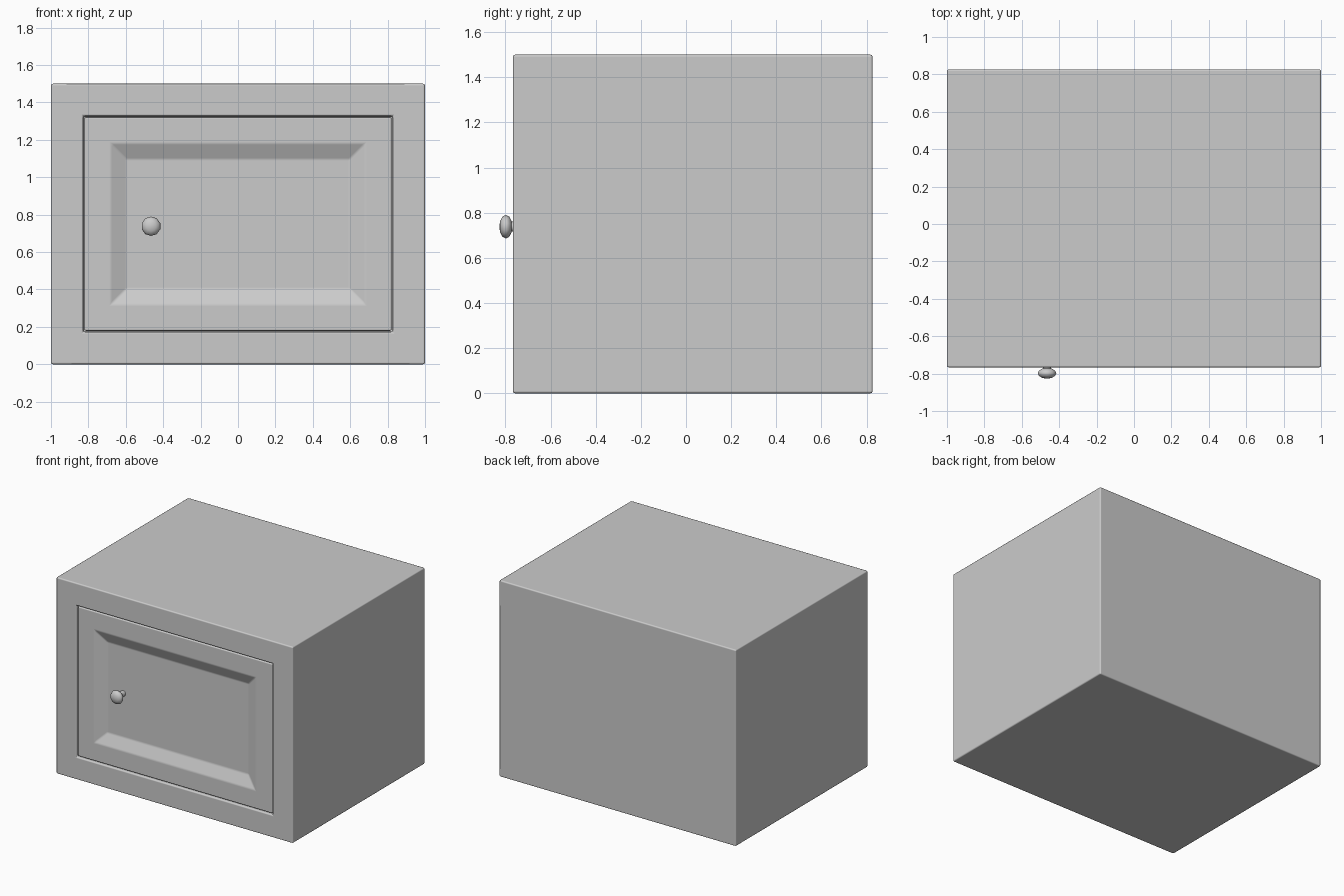
import bpy, bmesh
from math import radians
from mathutils import Matrix, Vector

if "Cube" in bpy.data.objects:
    bpy.data.objects.remove(bpy.data.objects["Cube"])

FRONT, BACK = -0.767, 0.827


def box(bm, lo, hi):
    lo, hi = Vector(lo), Vector(hi)
    bmesh.ops.create_cube(bm, size=1, matrix=Matrix.Translation((lo + hi) / 2)
                          @ Matrix.Diagonal((*(hi - lo), 1)))
    bm.normal_update()
    return min(bm.faces, key=lambda f: f.calc_center_median().y)


def inset(bm, face, width, depth):
    """Inset a front face by width, and push it back along y by depth."""
    bmesh.ops.inset_region(bm, faces=[face], thickness=width, use_even_offset=True)
    bmesh.ops.translate(bm, verts=face.verts, vec=(0, depth, 0))


def finish(bm, name, bevel=0, angle=35):
    me = bpy.data.meshes.new(name)
    bmesh.ops.recalc_face_normals(bm, faces=bm.faces)
    bm.to_mesh(me)
    bm.free()
    ob = bpy.data.objects.new(name, me)
    bpy.context.collection.objects.link(ob)
    bpy.ops.object.select_all(action='DESELECT')
    ob.select_set(True)
    bpy.context.view_layer.objects.active = ob
    bpy.ops.object.shade_smooth_by_angle(angle=radians(angle))
    if bevel:
        mod = ob.modifiers.new("edge_bevel", 'BEVEL')
        mod.width = bevel
        mod.segments = 2
        mod.limit_method = 'ANGLE'
        mod.angle_limit = radians(15)
        mod.harden_normals = True
    return ob


# Cabinet shell with a deep front cavity
bm = bmesh.new()
front = box(bm, (-1, FRONT, 0), (1, BACK, 1.5))
inset(bm, front, 0.173, 0)
cavity = bmesh.ops.extrude_discrete_faces(bm, faces=[front])["faces"][0]
bmesh.ops.translate(bm, verts=cavity.verts, vec=(0, BACK - FRONT - 0.17, 0))
finish(bm, "cabinet_body", 0.01)

# Door with a sloped, sunken panel
bm = bmesh.new()
front = box(bm, (-0.821, FRONT + 0.006, 0.179), (0.821, FRONT + 0.12, 1.321))
inset(bm, front, 0.14, 0)
inset(bm, front, 0.085, 0.04)
finish(bm, "door", 0.008)

# Knob: flattened ball on a short stem, both along y
to_y = Matrix.Rotation(radians(90), 4, 'X')
bm = bmesh.new()
bmesh.ops.create_uvsphere(bm, u_segments=10, v_segments=6, radius=0.052,
                          matrix=Matrix.Translation((-0.465, -0.798, 0.738))
                          @ Matrix.Diagonal((1, 0.56, 1, 1)) @ to_y)
finish(bm, "door_knob", angle=60)

bm = bmesh.new()
bmesh.ops.create_cone(bm, cap_ends=True, segments=10, radius1=0.022, radius2=0.022,
                      depth=0.09, matrix=Matrix.Translation((-0.465, -0.75, 0.738)) @ to_y)
finish(bm, "knob_stem", angle=50)
